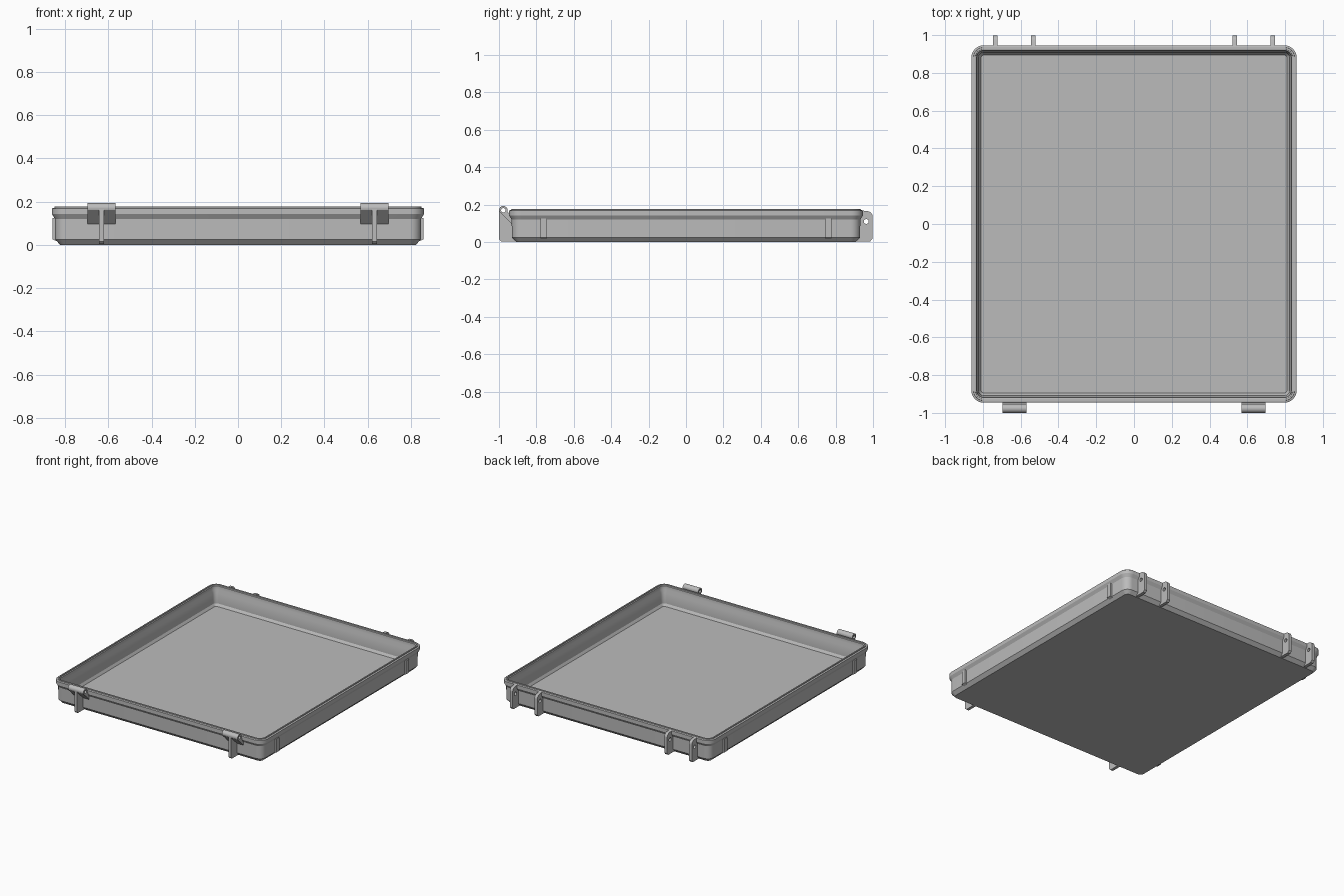
import bpy, bmesh, math

if "Cube" in bpy.data.objects:
    bpy.data.objects.remove(bpy.data.objects["Cube"])

grey = bpy.data.materials.new("plain grey")
grey.diffuse_color = (0.5, 0.5, 0.5, 1)
grey.use_nodes = True
grey.node_tree.nodes["Principled BSDF"].inputs["Base Color"].default_value = grey.diffuse_color


def finish(ob):
    bpy.ops.object.select_all(action='DESELECT')
    ob.select_set(True)
    bpy.context.view_layer.objects.active = ob
    if ob.type == 'CURVE':
        bpy.ops.object.convert(target='MESH')
        ob = bpy.context.object
    ob.data.materials.clear()
    ob.data.materials.append(grey)
    bpy.ops.object.shade_smooth_by_angle(angle=math.radians(30))


def arc(cx, cy, r, a0, a1, n):
    angles = [math.radians(a0 + (a1 - a0) * i / n) for i in range(n + 1)]
    return [(cx + r * math.cos(a), cy + r * math.sin(a)) for a in angles]


def plate(name, x, width, loops):
    """Extrude a (y, z) outline, with optional hole loops, along x."""
    cu = bpy.data.curves.new(name, 'CURVE')
    cu.dimensions = '2D'
    cu.fill_mode = 'BOTH'
    cu.extrude = width / 2
    for pts in loops:
        sp = cu.splines.new('POLY')
        sp.points.add(len(pts) - 1)
        for p, (y, z) in zip(sp.points, pts):
            p.co = (y, z, 0, 1)
        sp.use_cyclic_u = True
    ob = bpy.data.objects.new(name, cu)
    ob.location.x = x
    ob.rotation_euler = (math.pi / 2, 0, math.pi / 2)
    bpy.context.collection.objects.link(ob)
    finish(ob)


# Tray shell: rounded rectangle rings, (inset, height) from underside to floor
HX, HY, R = 0.861, 0.946, 0.065
profile = [(0.038, 0), (0.015, 0.025), (0.014, 0.12), (0, 0.142), (0, 0.168),
           (0.006, 0.171), (0.011, 0.171), (0.012, 0.177), (0.021, 0.177),
           (0.022, 0.171), (0.028, 0.168), (0.029, 0.142), (0.038, 0.12),
           (0.040, 0.045), (0.052, 0.028)]
bm = bmesh.new()
rings = []
for d, z in profile:
    ring = []
    for k, (sx, sy) in enumerate([(1, 1), (-1, 1), (-1, -1), (1, -1)]):
        for x, y in arc(sx * (HX - R), sy * (HY - R), R - d, 90 * k, 90 * k + 90, 8):
            ring.append(bm.verts.new((x, y, z)))
    rings.append(ring)
for a, b in zip(rings, rings[1:]):
    for i in range(len(a)):
        j = (i + 1) % len(a)
        bm.faces.new((a[i], a[j], b[j], b[i]))
bm.faces.new(rings[0][::-1])
bm.faces.new(rings[-1])
me = bpy.data.meshes.new("tray")
bm.to_mesh(me)
bm.free()
tray = bpy.data.objects.new("tray", me)
bpy.context.collection.objects.link(tray)
finish(tray)

# Front hinge barrels with sloped webs and support ribs
BY, BZ, BR = -0.977, 0.170, 0.023
barrel = arc(BY, BZ, BR, -20, 200, 18) + [(-0.926, 0.09), (-0.926, 0.132)]
bore = arc(BY, BZ, 0.012, 0, 345, 23)
front_rib = [(-0.91, 0.004), (-0.988, 0.004), (-1.0, 0.016), (-1.0, 0.165),
             (-0.989, 0.153), (-0.92, 0.10)]
for s, side in ((-1, "left"), (1, "right")):
    plate("hinge_barrel_" + side, s * 0.632, 0.128, [barrel, bore])
    plate("hinge_rib_" + side, s * 0.632, 0.022, [front_rib])

# Back latch lugs with pin holes
lug = ([(0.91, 0.004), (0.985, 0.004), (0.998, 0.018)]
       + arc(0.968, 0.135, 0.03, 0, 80, 8) + [(0.93, 0.17), (0.93, 0.12), (0.91, 0.10)])
pin_hole = arc(0.964, 0.110, 0.013, 0, 345, 23)
for x in (-0.735, -0.533, 0.533, 0.735):
    plate("latch_lug", x, 0.023, [lug, pin_hole])

# Small upright ribs under the lip on both long sides
for s in (-1, 1):
    for y in (-0.76, 0.76):
        bpy.ops.mesh.primitive_cube_add(size=1, location=(s * 0.849, y, 0.071))
        ob = bpy.context.object
        ob.name = "side_rib"
        ob.scale = (0.02, 0.034, 0.108)
        for v in ob.data.vertices:
            if v.co.z < 0 and v.co.x * s > 0:
                v.co.z += 0.08
        finish(ob)
